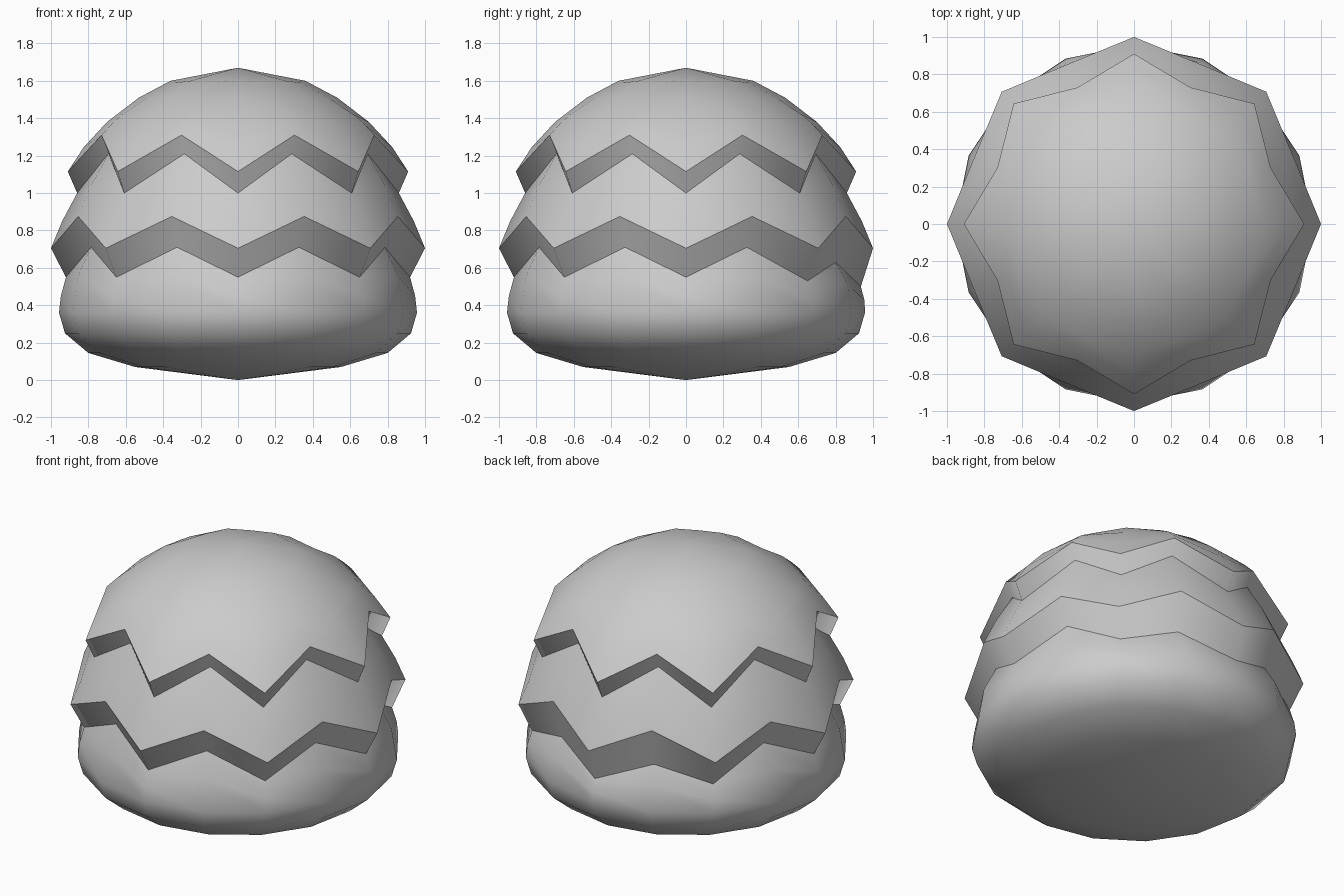
import bpy, bmesh
from math import cos, sin, pi

if "Cube" in bpy.data.objects:
    bpy.data.objects.remove(bpy.data.objects["Cube"])

SIDES = 16

# Each ring: (radius, z) at zigzag low points, (radius, z) at high points, sharp edge?
RINGS = [
    # top dome
    ((0.36, 1.60), (0.36, 1.59), False),
    ((0.53, 1.51), (0.53, 1.505), False),
    ((0.70, 1.38), (0.67, 1.42), False),
    ((0.825, 1.245), (0.735, 1.365), False),
    ((0.91, 1.115), (0.79, 1.31), True),    # upper zigzag lip
    ((0.86, 1.00), (0.75, 1.21), True),     # inner edge under the lip
    # middle layer
    ((0.94, 0.85), (0.85, 1.04), False),
    ((1.00, 0.705), (0.925, 0.875), True),  # lower zigzag lip
    ((0.92, 0.55), (0.85, 0.71), True),     # inner edge under the lip
    # rounded base
    ((0.947, 0.45), (0.925, 0.56), False),
    ((0.957, 0.36), (0.957, 0.36), False),
    ((0.925, 0.25), (0.925, 0.25), False),
    ((0.80, 0.145), (0.80, 0.145), False),
    ((0.55, 0.07), (0.55, 0.07), False),
]
# The lower inner edge dips a little at the back: index around -> (extra radius, drop)
BACK_DIP = {2: (0, 0.02), 3: (0.016, 0.08), 4: (0.015, 0.05),
            5: (0.016, 0.08), 6: (0, 0.02)}

bm = bmesh.new()
rings = []
for n, (low, high, sharp) in enumerate(RINGS):
    ring = []
    for i in range(SIDES):
        r, z = high if i % 2 else low
        if n in (8, 9) and i in BACK_DIP:
            dr, dz = BACK_DIP[i]
            scale = 1 if n == 8 else 0.5
            r, z = r + dr * scale, z - dz * scale
        a = 2 * pi * i / SIDES
        ring.append(bm.verts.new((r * cos(a), r * sin(a), z)))
    rings.append(ring)

# Stepped wall between neighbouring rings
for upper, lower in zip(rings, rings[1:]):
    for i in range(SIDES):
        j = (i + 1) % SIDES
        bm.faces.new((upper[i], lower[i], lower[j], upper[j]))

# Pointed top and bottom caps
top = bm.verts.new((0, 0, 1.67))
bottom = bm.verts.new((0, 0, 0))
for i in range(SIDES):
    j = (i + 1) % SIDES
    bm.faces.new((top, rings[0][i], rings[0][j]))
    bm.faces.new((bottom, rings[-1][j], rings[-1][i]))

# Smooth surfaces with crisp zigzag edges
for f in bm.faces:
    f.smooth = True
for ring, (_, _, sharp) in zip(rings, RINGS):
    if sharp:
        for i in range(SIDES):
            bm.edges.get((ring[i], ring[(i + 1) % SIDES])).smooth = False
bmesh.ops.recalc_face_normals(bm, faces=bm.faces)

mesh = bpy.data.meshes.new("layered_bush")
bm.to_mesh(mesh)
bm.free()
bush = bpy.data.objects.new("layered_bush", mesh)
bpy.context.collection.objects.link(bush)
